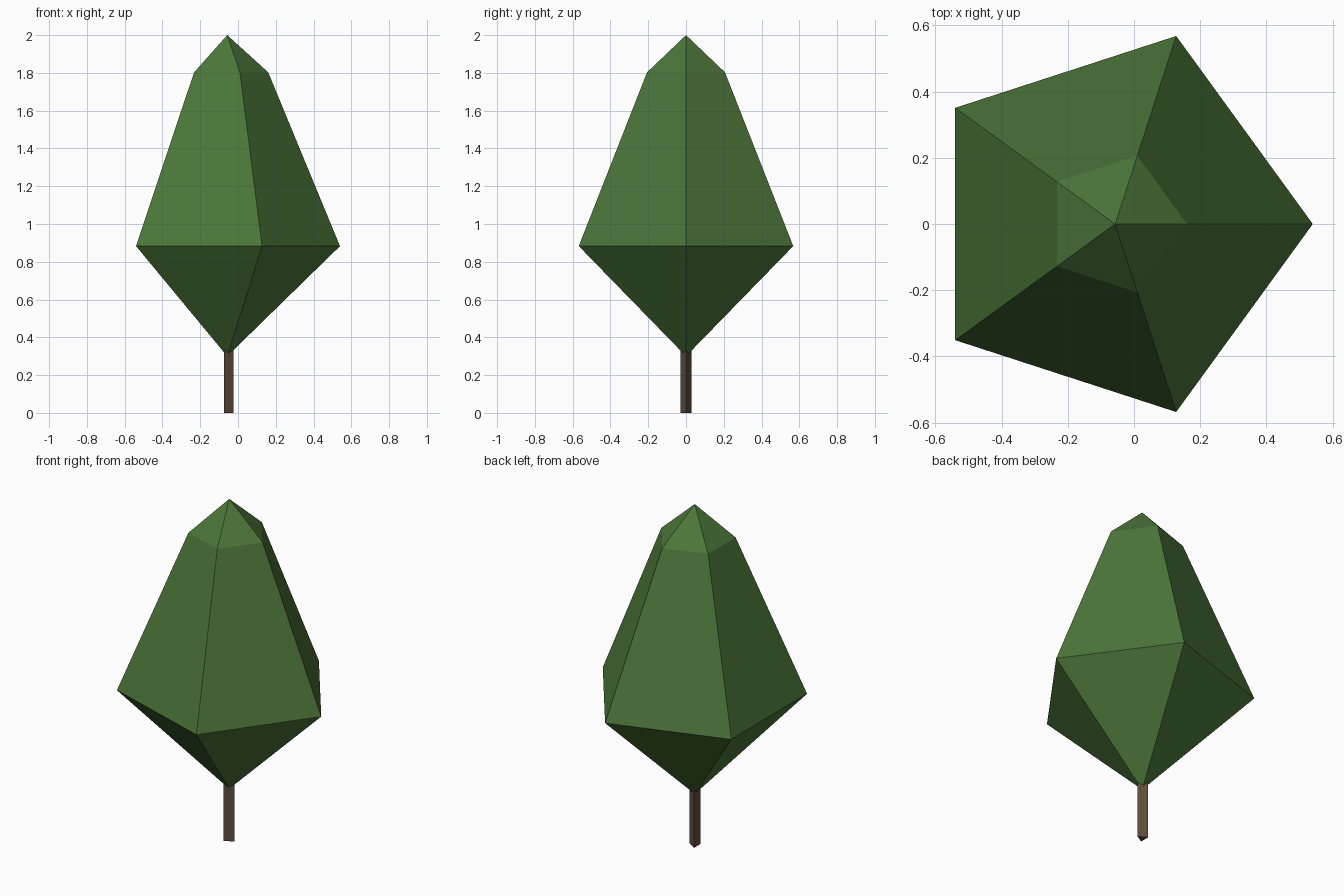
import bpy
import bmesh
import math

if "Cube" in bpy.data.objects:
    bpy.data.objects.remove(bpy.data.objects["Cube"])

AXIS_X = -0.057  # trunk axis, so the bounding box is centred on x = 0


def material(name, rgb):
    mat = bpy.data.materials.new(name)
    mat.diffuse_color = (*rgb, 1.0)
    mat.use_nodes = True
    mat.node_tree.nodes["Principled BSDF"].inputs["Base Color"].default_value = mat.diffuse_color
    return mat


def lathe(name, sides, profile, mat):
    """Flat-faced solid from (radius, z) pairs, bottom to top; radius 0 is a point."""
    bm = bmesh.new()
    rings = []
    for r, z in profile:
        count = sides if r > 0 else 1
        rings.append([bm.verts.new((AXIS_X + r * math.cos(math.tau * i / sides),
                                    r * math.sin(math.tau * i / sides), z))
                      for i in range(count)])
    for low, high in zip(rings, rings[1:]):
        for i in range(sides):
            j = (i + 1) % sides
            corners = [low[i % len(low)], low[j % len(low)],
                       high[j % len(high)], high[i % len(high)]]
            bm.faces.new(list(dict.fromkeys(corners)))
    # Close open ends
    for ring in (rings[0], rings[-1]):
        if len(ring) > 1:
            bm.faces.new(ring)
    bmesh.ops.recalc_face_normals(bm, faces=bm.faces)
    mesh = bpy.data.meshes.new(name)
    bm.to_mesh(mesh)
    bm.free()
    mesh.materials.append(mat)
    obj = bpy.data.objects.new(name, mesh)
    bpy.context.collection.objects.link(obj)
    return obj


leaf_green = material("leaf_green", (0.072, 0.181, 0.041))
bark_brown = material("bark_brown", (0.114, 0.076, 0.048))

# Three-sided trunk, running a little way into the foliage
lathe("trunk", 3, [(0.0335, 0.0), (0.0335, 0.36)], bark_brown)

# Five-sided foliage: pointed base, wide waist, narrow shoulder, pointed tip
lathe("foliage", 5, [(0, 0.30), (0.597, 0.883), (0.217, 1.803), (0, 2.0)], leaf_green)
